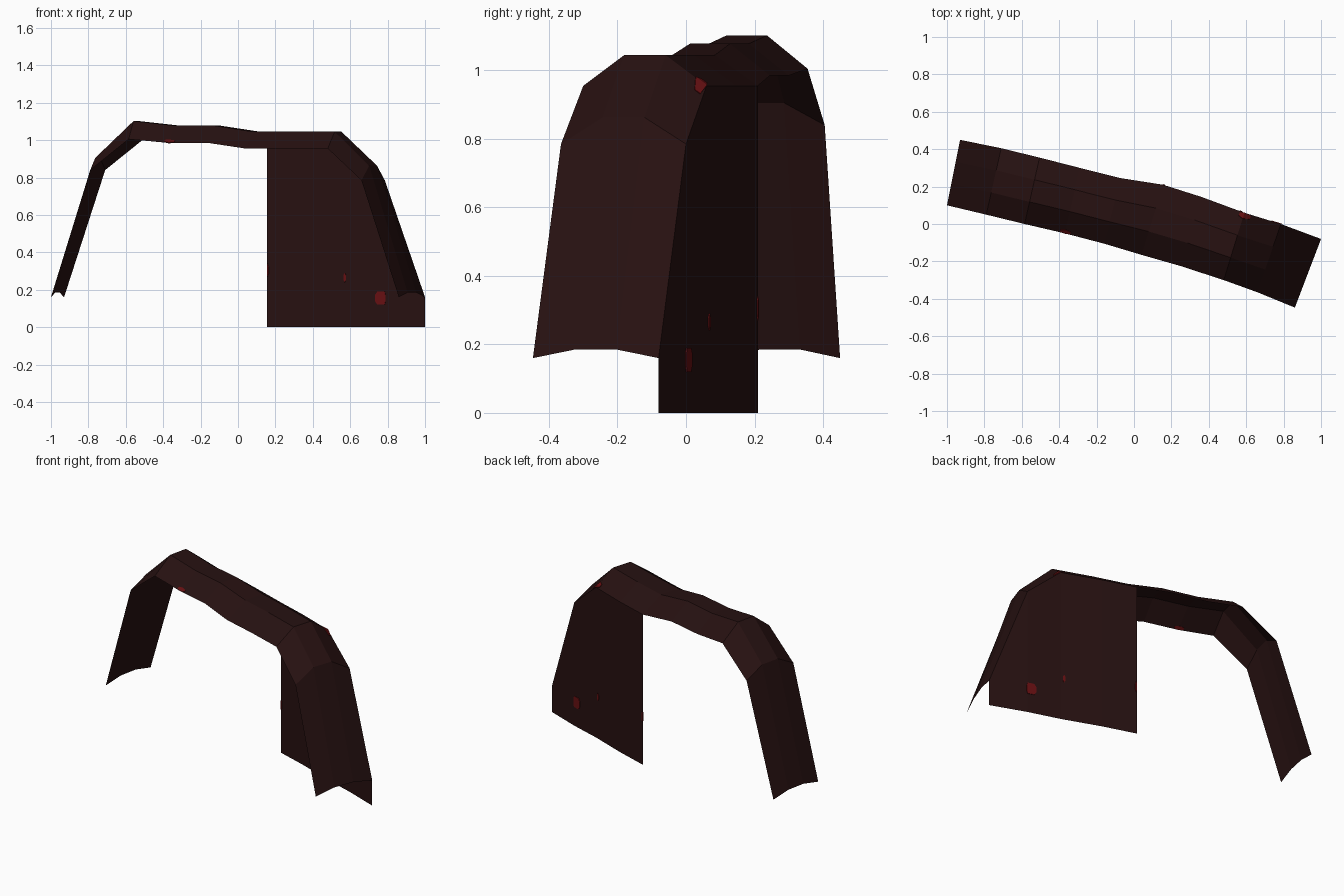
import bpy
from mathutils import Vector

if "Cube" in bpy.data.objects:
    bpy.data.objects.remove(bpy.data.objects["Cube"])


def material(name, rgb):
    m = bpy.data.materials.new(name)
    m.diffuse_color = (*rgb, 1)
    m.use_nodes = True
    m.node_tree.nodes["Principled BSDF"].inputs["Base Color"].default_value = m.diffuse_color
    return m


dark_cloth = material("dark maroon cloth", (0.020, 0.0055, 0.0055))
red = material("red spot", (0.135, 0.005, 0.006))

# Stations along the arch: back edge xy, front edge xy, edge height, crown height
stations = [
    (-0.93, 0.45, -1.00, 0.10, 0.16, 0.025),
    (-0.71, 0.405, -0.79, 0.05, 0.84, 0.065),
    (-0.505, 0.355, -0.585, 0.0, 1.005, 0.097),
    (-0.29, 0.30, -0.37, -0.05, 0.985, 0.093),
    (-0.07, 0.245, -0.16, -0.105, 0.985, 0.093),
    (0.155, 0.21, 0.04, -0.165, 0.955, 0.09),
    (0.36, 0.145, 0.25, -0.225, 0.955, 0.09),
    (0.59, 0.06, 0.48, -0.30, 0.955, 0.09),
    (0.785, 0.0, 0.66, -0.365, 0.785, 0.078),
    (1.00, -0.08, 0.86, -0.447, 0.16, 0.025),
]


def at(u):
    i = min(int(u), len(stations) - 2)
    t = u - i
    return [a + (b - a) * t for a, b in zip(stations[i], stations[i + 1])]


def drape(u, v):
    """Point on the arch, v from 0 (front edge) to 1 (back edge)."""
    bx, by, fx, fy, z, crown = at(u)
    rise = min(1, 3 * v, 3 * (1 - v))
    return Vector((fx + (bx - fx) * v, fy + (by - fy) * v, z + crown * rise))


def curtain(u, z):
    """Point on the hanging panel below the back edge."""
    s = at(u)
    return Vector((s[0], s[1], min(z, s[4])))


def sheet(name, rows, mat, thickness=0):
    n = len(rows[0])
    verts = [p for r in rows for p in r]
    faces = [(i * n + j, (i + 1) * n + j, (i + 1) * n + j + 1, i * n + j + 1)
             for i in range(len(rows) - 1) for j in range(n - 1)]
    me = bpy.data.meshes.new(name)
    me.from_pydata(verts, [], faces)
    me.materials.append(mat)
    ob = bpy.data.objects.new(name, me)
    bpy.context.collection.objects.link(ob)
    if thickness:
        s = ob.modifiers.new("thin plate", "SOLIDIFY")
        s.thickness = thickness
        s.offset = 0
    return ob


# Crowned arch strip and the panel hanging from its back edge
sheet("arch_cover", [[drape(u, k / 3) for k in range(4)] for u in range(10)], dark_cloth)
sheet("hanging_panel", [[curtain(u, 0), curtain(u, 2)] for u in range(5, 10)], dark_cloth)


def spot(name, surface, us, lo, hi):
    """Small chamfered plate lying on a surface, seen from both sides."""
    c = (hi - lo) * 0.25
    rows = []
    for k, u in enumerate(us):
        e = c if k in (0, len(us) - 1) else 0
        rows.append([surface(u, lo + e), surface(u, hi - e)])
    sheet(name, rows, red, 0.007)


# Red spots
spot("panel_spot_large", curtain, (7.74, 7.8, 8, 8.02), 0.12, 0.19)
spot("panel_spot_small", curtain, (6.89, 6.92, 6.95), 0.24, 0.29)
spot("panel_spot_edge", curtain, (5.0, 5.02, 5.05), 0.27, 0.34)
spot("front_edge_spot", drape, (2.88, 3, 3.14), 0.0, 0.055)
spot("back_edge_spot", drape, (6.9, 7, 7.18), 0.91, 1.0)
